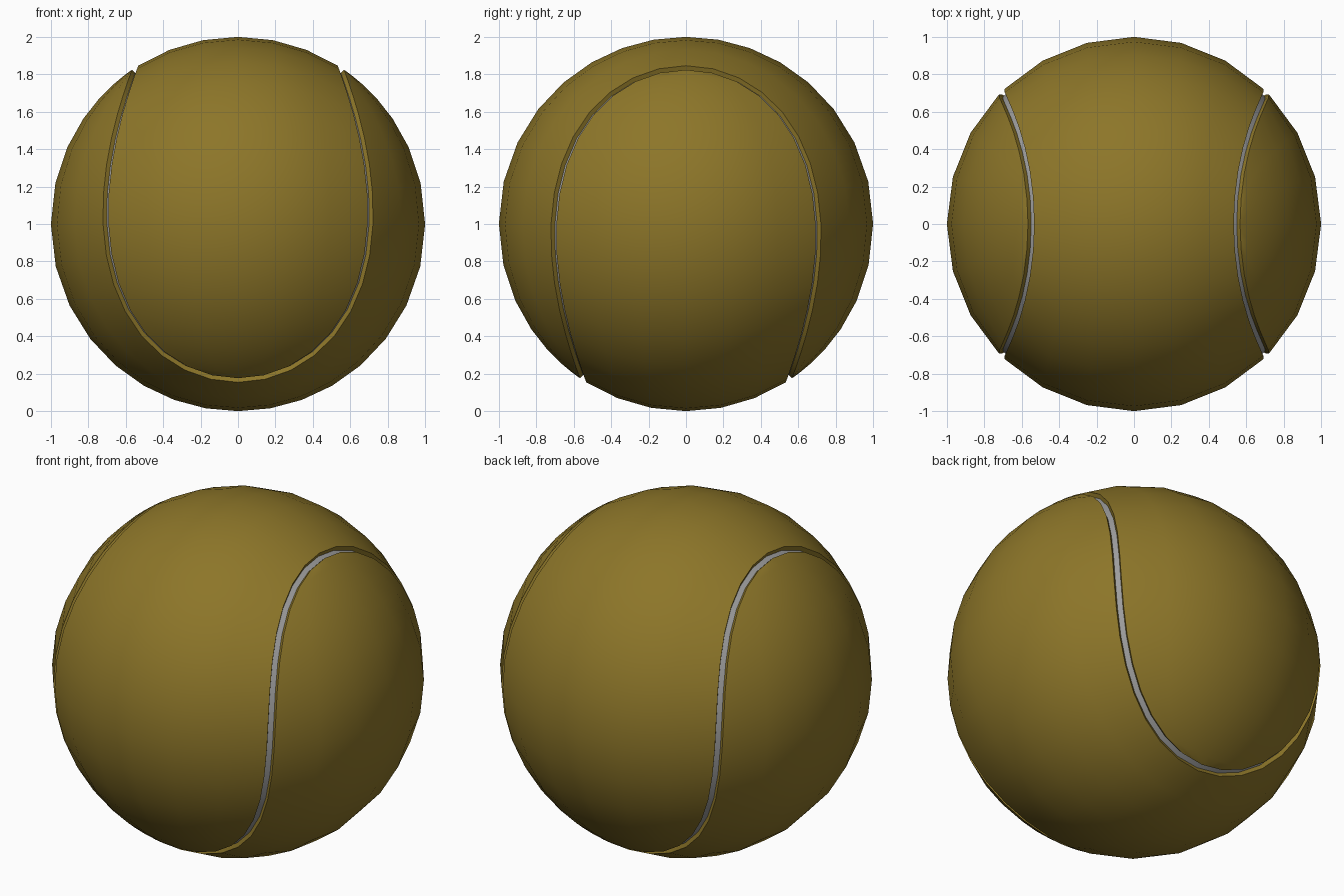
import bpy, bmesh
from math import sin, cos, pi
from mathutils import Vector

if "Cube" in bpy.data.objects:
    bpy.data.objects.remove(bpy.data.objects["Cube"])

A, B, C = 0.775, -0.225, 0.835   # seam curve on the unit sphere
STEPS = 64                       # samples around the whole seam
COLS = 6                         # strips across a panel
RIM, FLOOR = 0.02, 0.015         # half widths of the groove
DEPTH = 0.976                    # radius of the groove floor
CENTRE = Vector((0, 0, 1))


def material(name, rgb):
    m = bpy.data.materials.new(name)
    m.use_nodes = True
    m.diffuse_color = (*rgb, 1)
    bsdf = m.node_tree.nodes["Principled BSDF"]
    bsdf.inputs["Base Color"].default_value = (*rgb, 1)
    bsdf.inputs["Roughness"].default_value = 0.8
    return m


def seam(t, offset=0.0):
    """Point of the seam, shifted sideways along the sphere."""
    p = Vector((A * cos(t) + B * cos(3 * t),
                A * sin(t) - B * sin(3 * t), C * cos(2 * t)))
    tangent = Vector((-A * sin(t) - 3 * B * sin(3 * t),
                      A * cos(t) - 3 * B * cos(3 * t), -2 * C * sin(2 * t)))
    return (p + offset * tangent.cross(p).normalized()).normalized()


def finish(bm, name, mat):
    me = bpy.data.meshes.new(name)
    bm.to_mesh(me)
    bm.free()
    me.materials.append(mat)
    ob = bpy.data.objects.new(name, me)
    bpy.context.collection.objects.link(ob)
    return ob


def panel(name, mat, turned):
    """Dumbbell-shaped felt panel with a wall down into the groove."""
    bm = bmesh.new()
    half = STEPS // 2
    rows = []
    for i in range(half + 1):
        p = seam(-pi / 2 + pi * i / half, -RIM)
        if i in (0, half):
            rows.append([bm.verts.new((0, p.y, p.z))] * (COLS + 1))
            continue
        q = Vector((-p.x, p.y, p.z))
        angle = p.angle(q)
        row = []
        for j in range(COLS + 1):
            u = j / COLS
            v = (p * sin((1 - u) * angle) + q * sin(u * angle)) / sin(angle)
            row.append(bm.verts.new(v.normalized()))
        rows.append(row)
    for r0, r1 in zip(rows, rows[1:]):
        for j in range(COLS):
            corners = [r0[j], r1[j], r1[j + 1], r0[j + 1]]
            bm.faces.new(list(dict.fromkeys(corners)))
    # sloping groove wall
    rim = [e for e in bm.edges if e.is_boundary]
    new = bmesh.ops.extrude_edge_only(bm, edges=rim)["geom"]
    line = [seam(2 * pi * k / STEPS) for k in range(STEPS)]
    for v in (g for g in new if isinstance(g, bmesh.types.BMVert)):
        near = min(line, key=lambda s: (s - v.co).length)
        v.co = v.co.lerp(near, 1 - FLOOR / RIM).normalized() * DEPTH
    bmesh.ops.recalc_face_normals(bm, faces=bm.faces)
    bm.faces.ensure_lookup_table()
    first = bm.faces[COLS * half // 2]
    if first.normal.dot(first.calc_center_median()) < 0:
        bmesh.ops.reverse_faces(bm, faces=bm.faces)
    for f in bm.faces:
        f.smooth = True
    for e in rim:
        e.smooth = False
    for v in bm.verts:
        x, y, z = v.co
        v.co = CENTRE + (Vector((y, x, -z)) if turned else v.co)
    return finish(bm, name, mat)


def seam_strip(mat):
    """Closed ribbon lying on the floor of the groove."""
    bm = bmesh.new()
    pairs = []
    for k in range(STEPS):
        t = 2 * pi * k / STEPS
        pairs.append([bm.verts.new(CENTRE + seam(t, s * (FLOOR + 0.001)) * DEPTH)
                      for s in (-1, 1)])
    for k in range(STEPS):
        (a, b), (c, d) = pairs[k - 1], pairs[k]
        bm.faces.new((a, b, d, c)).smooth = True
    bm.normal_update()
    for f in bm.faces:
        if f.normal.dot(f.calc_center_median() - CENTRE) < 0:
            f.normal_flip()
    return finish(bm, "seam_strip", mat)


felt = material("olive yellow felt", (0.265, 0.18, 0.022))
rubber = material("grey rubber", (0.34, 0.34, 0.34))
panel("upper_panel", felt, False)
panel("lower_panel", felt, True)
seam_strip(rubber)
